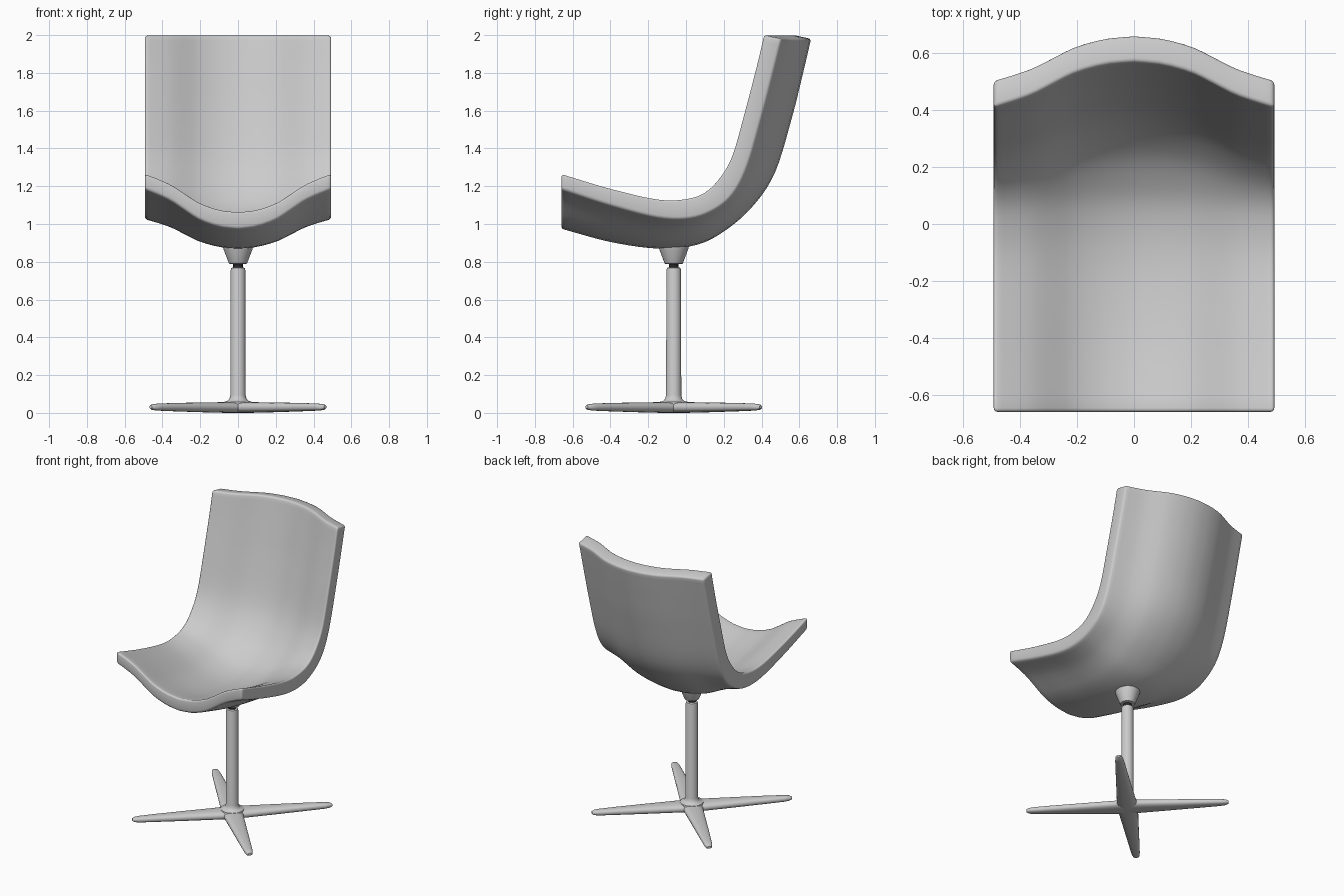
import bpy, bmesh, math
from mathutils import Vector, Matrix

if "Cube" in bpy.data.objects:
    bpy.data.objects.remove(bpy.data.objects["Cube"])

CY = -0.065          # pedestal axis in y


def finish(name, bm, angle=40):
    bmesh.ops.recalc_face_normals(bm, faces=bm.faces)
    me = bpy.data.meshes.new(name)
    bm.to_mesh(me)
    bm.free()
    ob = bpy.data.objects.new(name, me)
    bpy.context.collection.objects.link(ob)
    bpy.ops.object.select_all(action='DESELECT')
    ob.select_set(True)
    bpy.context.view_layer.objects.active = ob
    bpy.ops.object.shade_smooth_by_angle(angle=math.radians(angle))
    return ob


def spline(pts, t):
    """Catmull-Rom through pts, t in 0..1."""
    p = [Vector(q) for q in pts]
    p = [2 * p[0] - p[1]] + p + [2 * p[-1] - p[-2]]
    n = len(pts) - 1
    i = min(int(t * n), n - 1)
    u = t * n - i
    a, b, c, d = p[i:i + 4]
    return 0.5 * (2 * b + (c - a) * u + (2 * a - 5 * b + 4 * c - d) * u * u
                  + (3 * b - a - 3 * c + d) * u ** 3)


def bridge(bm, rings, cap=True):
    n = len(rings[0])
    for a, b in zip(rings, rings[1:]):
        for i in range(n):
            j = (i + 1) % n
            bm.faces.new((a[i], a[j], b[j], b[i]))
    if cap:
        bm.faces.new(rings[0])
        bm.faces.new(rings[-1])


def lathe(name, profile, seg=40):
    bm = bmesh.new()
    rings = [[bm.verts.new((r * math.cos(2 * math.pi * i / seg),
                            CY + r * math.sin(2 * math.pi * i / seg), z))
              for i in range(seg)] for r, z in profile]
    bridge(bm, rings)
    return finish(name, bm)


# Seat shell: side profiles (y, z) at the middle and at the side edges
MID_IN = [(-.66, 1.065), (-.4, 1.0), (-.15, .97), (.03, .985), (.15, 1.035),
          (.27, 1.13), (.38, 1.30), (.47, 1.59), (.53, 1.83), (.57, 2.0)]
MID_OUT = [(-.66, .975), (-.4, .905), (-.15, .87), (.05, .888), (.2, .96),
           (.35, 1.09), (.47, 1.27), (.56, 1.56), (.62, 1.8), (.662, 1.98)]
EDGE_IN = [(-.66, 1.268), (-.4, 1.19), (-.15, 1.133), (.0, 1.135), (.1, 1.17),
           (.18, 1.25), (.245, 1.37), (.31, 1.6), (.37, 1.83), (.41, 2.0)]
EDGE_OUT = [(-.66, 1.185), (-.4, 1.10), (-.15, 1.035), (.02, 1.03), (.15, 1.075),
            (.25, 1.16), (.325, 1.31), (.4, 1.57), (.46, 1.8), (.505, 1.98)]
BLEND = [(0, 0), (.1, .06), (.2, .23), (.27, .44), (.35, .70), (.42, .86), (.493, 1)]

half = [spline(BLEND, i / 14) for i in range(15)]
across = [(-h.x, h.y) for h in reversed(half[1:])] + [(h.x, h.y) for h in half]
bm = bmesh.new()
rings = []
for k in range(46):
    t = k / 45
    mi, mo, ei, eo = (spline(p, t) for p in (MID_IN, MID_OUT, EDGE_IN, EDGE_OUT))
    inner = [bm.verts.new((x, *mi.lerp(ei, w))) for x, w in across]
    outer = [bm.verts.new((x, *mo.lerp(eo, w))) for x, w in across]
    rings.append(inner + outer[::-1])
bridge(bm, rings, cap=False)
n = len(across)
for r in (rings[0], rings[-1]):          # front and top rim faces
    for i in range(n - 1):
        bm.faces.new((r[i], r[i + 1], r[2 * n - 2 - i], r[2 * n - 1 - i]))
bmesh.ops.recalc_face_normals(bm, faces=bm.faces)
rim = [e for e in bm.edges if e.calc_face_angle(0) > math.radians(45)]
bmesh.ops.bevel(bm, geom=rim, offset=0.014, segments=3, profile=0.5,
                affect='EDGES', clamp_overlap=True)
finish("seat_shell", bm, 50)

# Pedestal: column with flared foot, dark swivel ring, mounting cone
lathe("column", [(.085, .03), (.075, .058), (.055, .064), (.045, .075), (.04, .095),
                 (.039, .755), (.036, .766), (.03, .77)])
ring = lathe("swivel_ring", [(.026, .76), (.026, .80)])
dark = bpy.data.materials.new("dark")
dark.diffuse_color = (.02, .02, .02, 1)
dark.use_nodes = True
dark.node_tree.nodes["Principled BSDF"].inputs["Base Color"].default_value = dark.diffuse_color
ring.data.materials.append(dark)
lathe("mount_cone", [(.04, .788), (.047, .79), (.05, .796), (.076, .865),
                     (.081, .885), (.085, .93)])

# Four-star base: tapered rounded legs on the diagonals
LEG = [(0, .07, .006, .064), (.08, .062, .006, .063), (.3, .047, .010, .061),
       (.5, .034, .015, .058), (.6, .027, .018, .055), (.635, .021, .021, .052),
       (.652, .010, .028, .045)]     # radius, half width, bottom, top
bm = bmesh.new()
SEG = 20
for q in range(4):
    rot = Matrix.Translation((0, CY, 0)) @ Matrix.Rotation(math.radians(45 + 90 * q), 4, 'Z')
    rings = []
    for r, hw, lo, hi in LEG:
        ring = []
        for i in range(SEG):
            a = 2 * math.pi * i / SEG
            c, s = math.cos(a), math.sin(a)
            y = hw * math.copysign(abs(c) ** .8, c)
            z = (lo + hi) / 2 + (hi - lo) / 2 * math.copysign(abs(s) ** .8, s)
            ring.append(bm.verts.new(rot @ Vector((r, y, z))))
        rings.append(ring)
    bridge(bm, rings)
bmesh.ops.translate(bm, verts=bm.verts, vec=(0, 0, -.006))
finish("star_base", bm)
